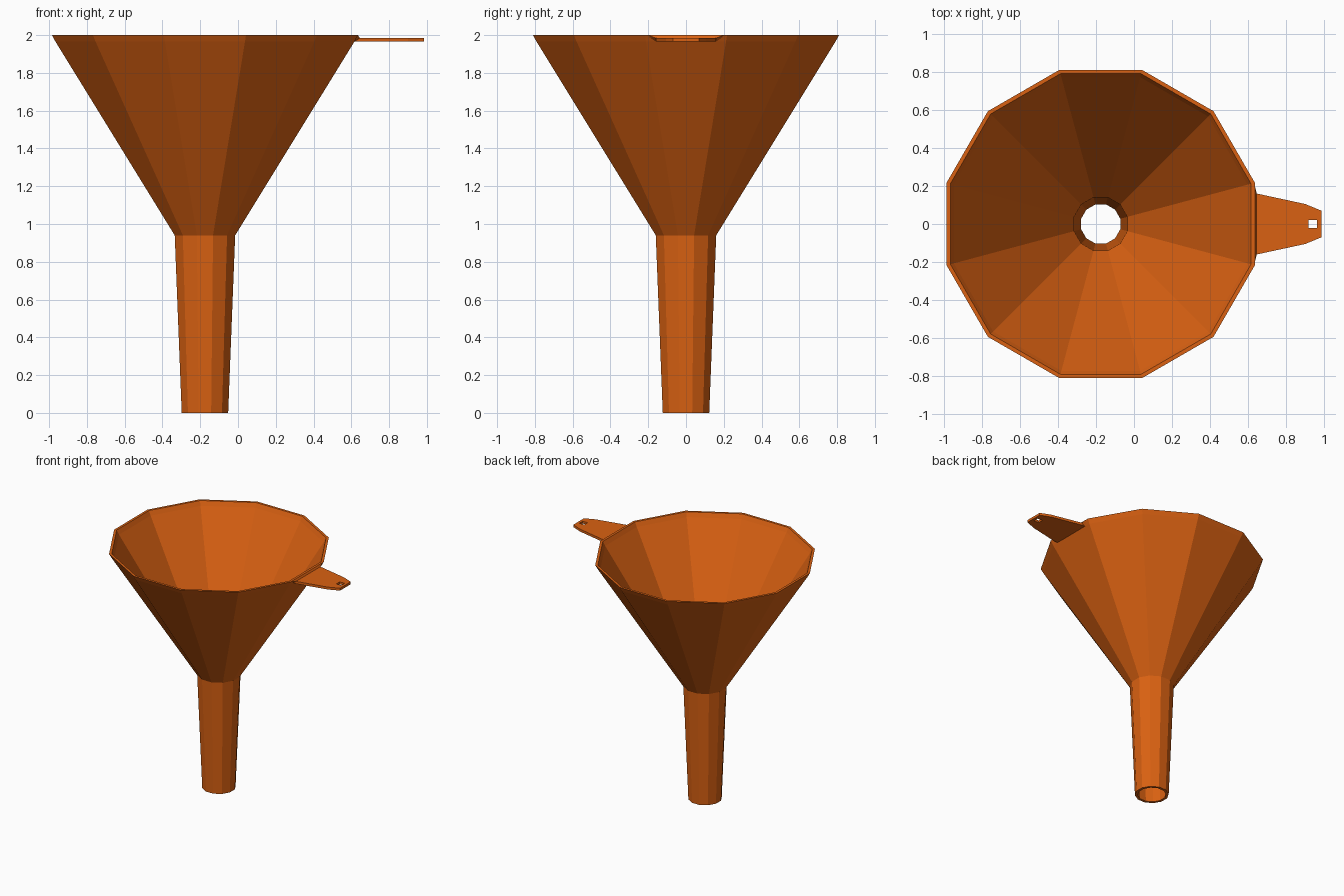
import bpy
import bmesh
from math import cos, sin, pi

if "Cube" in bpy.data.objects:
    bpy.data.objects.remove(bpy.data.objects["Cube"])

SIDES = 12
AXIS_X = -0.175

orange = bpy.data.materials.new("orange_plastic")
orange.use_nodes = True
colour = (0.70, 0.12, 0.006, 1)
orange.diffuse_color = colour
orange.node_tree.nodes["Principled BSDF"].inputs["Base Color"].default_value = colour


def make_object(name, bm):
    bmesh.ops.recalc_face_normals(bm, faces=bm.faces)
    mesh = bpy.data.meshes.new(name)
    bm.to_mesh(mesh)
    bm.free()
    mesh.materials.append(orange)
    obj = bpy.data.objects.new(name, mesh)
    bpy.context.collection.objects.link(obj)
    return obj


# Funnel wall: closed profile (flat-side distance, height), outside then inside
profile = [(0.123, 0), (0.16, 0.94), (0.791, 1.965), (0.81, 2),
           (0.79, 2), (0.772, 1.965), (0.14, 0.94), (0.103, 0)]
bm = bmesh.new()
rings = []
for apothem, z in profile:
    r = apothem / cos(pi / SIDES)
    angles = [(i + 0.5) * 2 * pi / SIDES for i in range(SIDES)]
    rings.append([bm.verts.new((AXIS_X + r * cos(a), r * sin(a), z)) for a in angles])
for k, low in enumerate(rings):
    high = rings[(k + 1) % len(rings)]
    for i in range(SIDES):
        j = (i + 1) % SIDES
        bm.faces.new((low[i], low[j], high[j], high[i]))
make_object("funnel_body", bm)

# Hanging tab: half outline around a square hole, mirrored across y
outline = [(0.615, 0), (0.615, 0.16), (0.645, 0.16), (0.9, 0.105), (0.985, 0.07),
           (0.985, 0), (0.963, 0), (0.963, 0.022), (0.918, 0.022), (0.918, 0)]
bm = bmesh.new()
bottom = [bm.verts.new((x, y, 1.965)) for x, y in outline]
top = [bm.verts.new((x, y, 1.985)) for x, y in outline]
bm.faces.new(bottom)
bm.faces.new(top)
for i in range(len(outline)):
    j = (i + 1) % len(outline)
    if outline[i][1] or outline[j][1]:
        bm.faces.new((bottom[i], bottom[j], top[j], top[i]))
tab = make_object("hanging_tab", bm)
mirror = tab.modifiers.new("Mirror", 'MIRROR')
mirror.use_axis = (False, True, False)

# Small sloped web joining the rim to the tab
bm = bmesh.new()
for side in (-1, 1):
    for x, y, z in [(0.635, 0.2, 2), (0.625, 0.2, 1.99),
                    (0.645, 0.16, 1.984), (0.62, 0.16, 1.967)]:
        bm.verts.new((x, side * y, z))
bmesh.ops.convex_hull(bm, input=bm.verts)
make_object("tab_web", bm)
